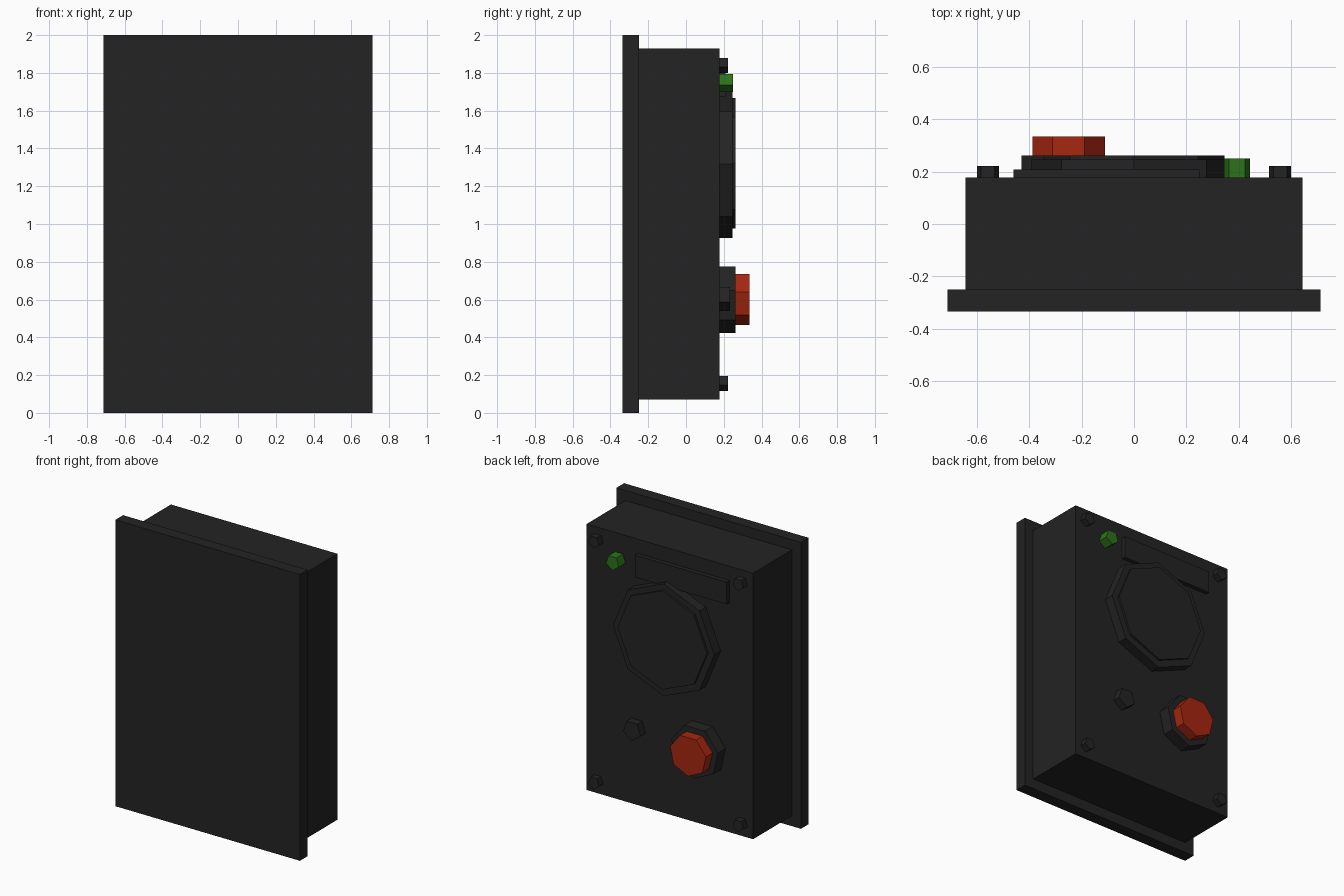
import bpy
import math

if "Cube" in bpy.data.objects:
    bpy.data.objects.remove(bpy.data.objects["Cube"])

BACK = 0.178  # y of the housing's rear face


def material(name, rgb):
    m = bpy.data.materials.new(name)
    m.diffuse_color = (*rgb, 1.0)
    m.use_nodes = True
    m.node_tree.nodes["Principled BSDF"].inputs["Base Color"].default_value = m.diffuse_color
    return m


black = material("matte black", (0.017, 0.017, 0.017))
red = material("button red", (0.38, 0.02, 0.005))
green = material("lamp green", (0.025, 0.17, 0.01))


def build(name, verts, faces, mat):
    mesh = bpy.data.meshes.new(name)
    mesh.from_pydata(verts, [], faces)
    mesh.materials.append(mat)
    obj = bpy.data.objects.new(name, mesh)
    bpy.context.collection.objects.link(obj)
    return obj


def box(name, x0, x1, y0, y1, z0, z1, mat=black):
    bpy.ops.mesh.primitive_cube_add(
        size=1, location=((x0 + x1) / 2, (y0 + y1) / 2, (z0 + z1) / 2))
    obj = bpy.context.object
    obj.name = name
    obj.scale = (x1 - x0, y1 - y0, z1 - z0)
    obj.data.materials.append(mat)
    return obj


def prism(name, sides, r, x, z, y0, y1, mat=black):
    """Flat-sided disc along y with one corner pointing straight down."""
    verts = []
    for y in (y0, y1):
        for i in range(sides):
            a = 2 * math.pi * i / sides
            verts.append((x + r * math.sin(a), y, z - r * math.cos(a)))
    faces = [tuple(range(sides)), tuple(reversed(range(sides, 2 * sides)))]
    for i in range(sides):
        j = (i + 1) % sides
        faces.append((i, i + sides, j + sides, j))
    return build(name, verts, faces, mat)


# Mounting flange and housing
box("front_plate", -0.713, 0.713, -0.335, -0.25, 0, 2)
box("housing", -0.643, 0.643, -0.25, BACK, 0.072, 1.93)

# Corner screws
for sx in (-1, 1):
    for z in (0.16, 1.844):
        prism("corner_screw", 5, 0.044, sx * 0.558, z, BACK - 0.01, 0.222)

# Label plate and round gauge
box("label_plate", -0.46, 0.25, BACK - 0.01, 0.208, 1.675, 1.83)
prism("gauge_rim", 8, 0.392, 0, 1.318, BACK - 0.01, 0.247)
prism("gauge_cover", 8, 0.345, 0, 1.322, 0.24, 0.262)

# Indicator lamp, small knob and push button
prism("indicator_lamp", 5, 0.0525, 0.393, 1.7525, BACK - 0.01, 0.25, green)
prism("small_knob", 5, 0.0705, 0.255, 0.61, BACK - 0.01, 0.233)
prism("button_collar", 7, 0.185, -0.25, 0.608, BACK - 0.01, 0.262)
prism("push_button", 7, 0.142, -0.25, 0.608, 0.25, 0.335, red)
